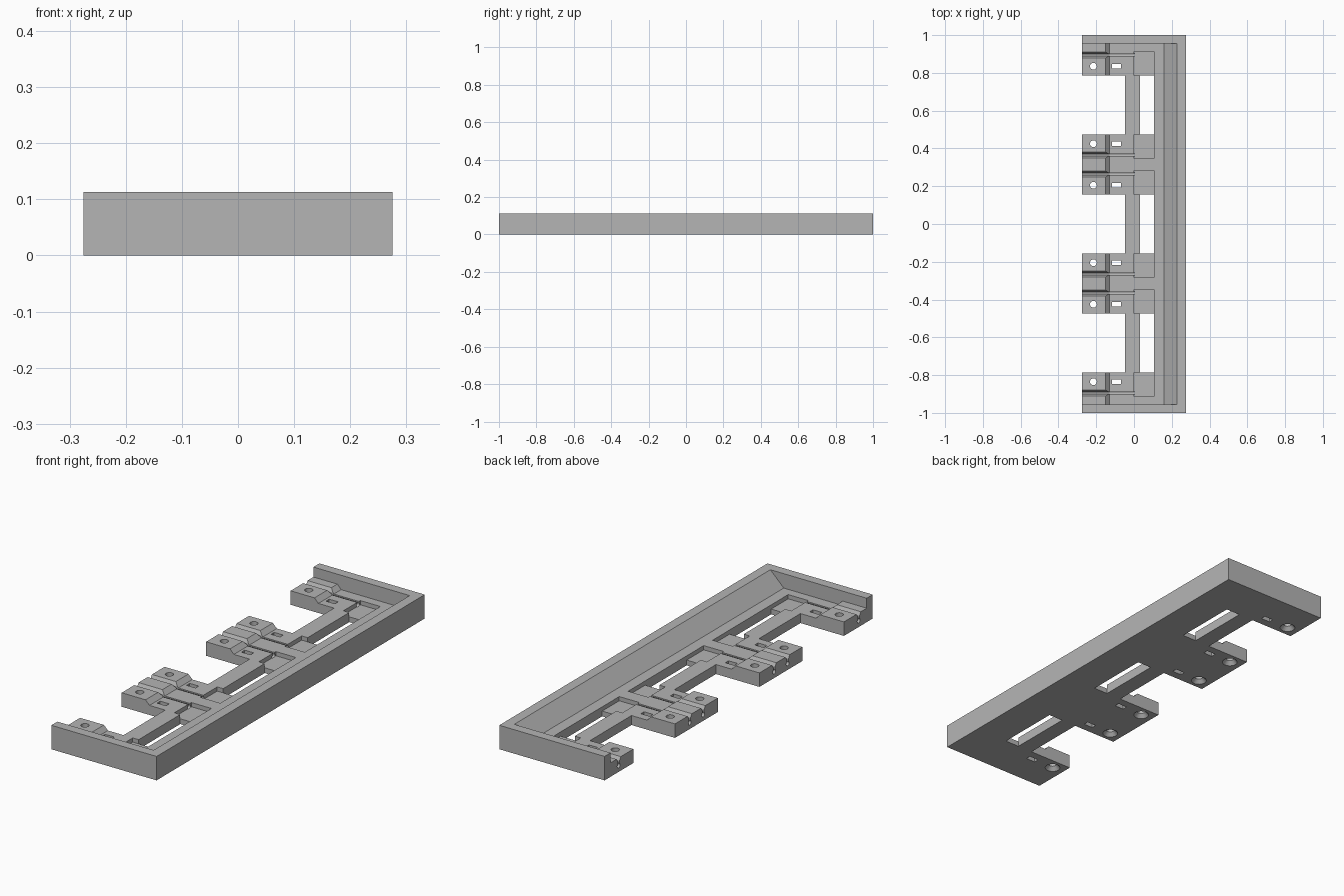
import bpy, bmesh, math
from mathutils import Vector

cube = bpy.data.objects.get("Cube")
if cube:
    bpy.data.objects.remove(cube, do_unlink=True)

grey = bpy.data.materials.new("Plain grey")
grey.use_nodes = True
colour = (0.46, 0.46, 0.46, 1)
grey.diffuse_color = colour
grey.node_tree.nodes["Principled BSDF"].inputs["Base Color"].default_value = colour

END, TOP, BLOCK, FLOOR = 0.275, 0.113, 0.066, 0.045


def prism(name, section, start, end, axis):
    """Extrude a 2D section along an axis: x takes (y, z), y takes (x, z), z takes (x, y)."""
    place = {"x": lambda a, b: (start, a, b),
             "y": lambda a, b: (a, start, b),
             "z": lambda a, b: (a, b, start)}[axis]
    step = Vector([(end - start) * (axis == k) for k in "xyz"])
    bm = bmesh.new()
    face = bm.faces.new([bm.verts.new(place(a, b)) for a, b in section])
    ext = bmesh.ops.extrude_face_region(bm, geom=[face])
    moved = [v for v in ext["geom"] if isinstance(v, bmesh.types.BMVert)]
    bmesh.ops.translate(bm, verts=moved, vec=step)
    bmesh.ops.recalc_face_normals(bm, faces=bm.faces)
    mesh = bpy.data.meshes.new(name)
    bm.to_mesh(mesh)
    bm.free()
    mesh.materials.append(grey)
    obj = bpy.data.objects.new(name, mesh)
    bpy.context.collection.objects.link(obj)
    return obj


def box(name, x0, x1, y0, y1, z0, z1):
    y0, y1 = sorted((y0, y1))
    return prism(name, [(x0, y0), (x1, y0), (x1, y1), (x0, y1)], z0, z1, "z")


def lathe(name, x, y, profile, sides=24):
    """Closed round plug from (radius, z) pairs."""
    bm = bmesh.new()
    rings = []
    for r, z in profile:
        rings.append([bm.verts.new((x + r * math.cos(math.tau * i / sides),
                                    y + r * math.sin(math.tau * i / sides), z))
                      for i in range(sides)])
    for low, high in zip(rings, rings[1:]):
        for i in range(sides):
            j = (i + 1) % sides
            bm.faces.new((low[i], low[j], high[j], high[i]))
    bm.faces.new(rings[0])
    bm.faces.new(rings[-1])
    bmesh.ops.recalc_face_normals(bm, faces=bm.faces)
    mesh = bpy.data.meshes.new(name)
    bm.to_mesh(mesh)
    bm.free()
    mesh.materials.append(grey)
    obj = bpy.data.objects.new(name, mesh)
    bpy.context.collection.objects.link(obj)
    return obj


# Solid blank for the whole tray
tray = box("mounting_tray", -END, END, -1, 1, 0, TOP)
bpy.context.view_layer.objects.active = tray


def cut(cutter):
    cutter.hide_render = True
    mod = tray.modifiers.new("cut", "BOOLEAN")
    mod.operation, mod.solver, mod.object = "DIFFERENCE", "EXACT", cutter
    bpy.ops.object.modifier_apply(modifier=mod.name)
    bpy.data.objects.remove(cutter, do_unlink=True)


# Interior: raised block step, flat floor and sloped long wall
cut(prism("interior", [(-0.3, BLOCK), (-0.15, BLOCK), (-0.13, FLOOR), (0.158, FLOOR),
                       (0.228, TOP), (0.228, 0.2), (-0.3, 0.2)], -0.955, 0.955, "y"))

# Open bays in front of and behind the connecting bars
for y0, y1 in ((0.475, 0.785), (-0.155, 0.155), (-0.785, -0.475)):
    cut(box("open_bay", -0.3, -0.048, y0, y1, -0.1, 0.2))
    cut(box("long_slot", 0.031, 0.105, y0, y1, -0.1, 0.2))


def groove_section(y):
    """Flared keyhole: wide mouth, narrow neck, round channel."""
    r, zc, neck = 0.011, 0.03, 0.006
    a = math.asin(neck / r)
    arc = [(y + r * math.sin(t), zc + r * math.cos(t))
           for t in (a + (math.tau - 2 * a) * i / 12 for i in range(13))]
    return arc + [(y - neck, 0.05), (y - 0.016, BLOCK), (y - 0.016, 0.1),
                  (y + 0.016, 0.1), (y + 0.016, BLOCK), (y + neck, 0.05)]


# Six mounting stations, mirrored front to back
for side in (1, -1):
    for hole, toward in ((0.835, 1), (0.425, -1), (0.205, 1)):
        y, d = side * hole, side * toward
        cut(box("pocket", 0, 0.105, y - d * 0.05, y + d * 0.077, 0.025, 0.1))
        cut(prism("cable_groove", groove_section(y + d * 0.06), -0.3, 0.002, "x"))
        cut(box("tie_slot", -0.117, -0.07, y - 0.012, y + 0.012, -0.1, 0.2))
        cut(lathe("screw_hole", -0.215, y,
                  [(0.034, -0.002), (0.034, 0), (0.018, 0.018), (0.018, 0.2)]))

# Keep flat faces crisp and the round holes smooth
tray.select_set(True)
bpy.ops.object.shade_smooth_by_angle(angle=math.radians(30))
